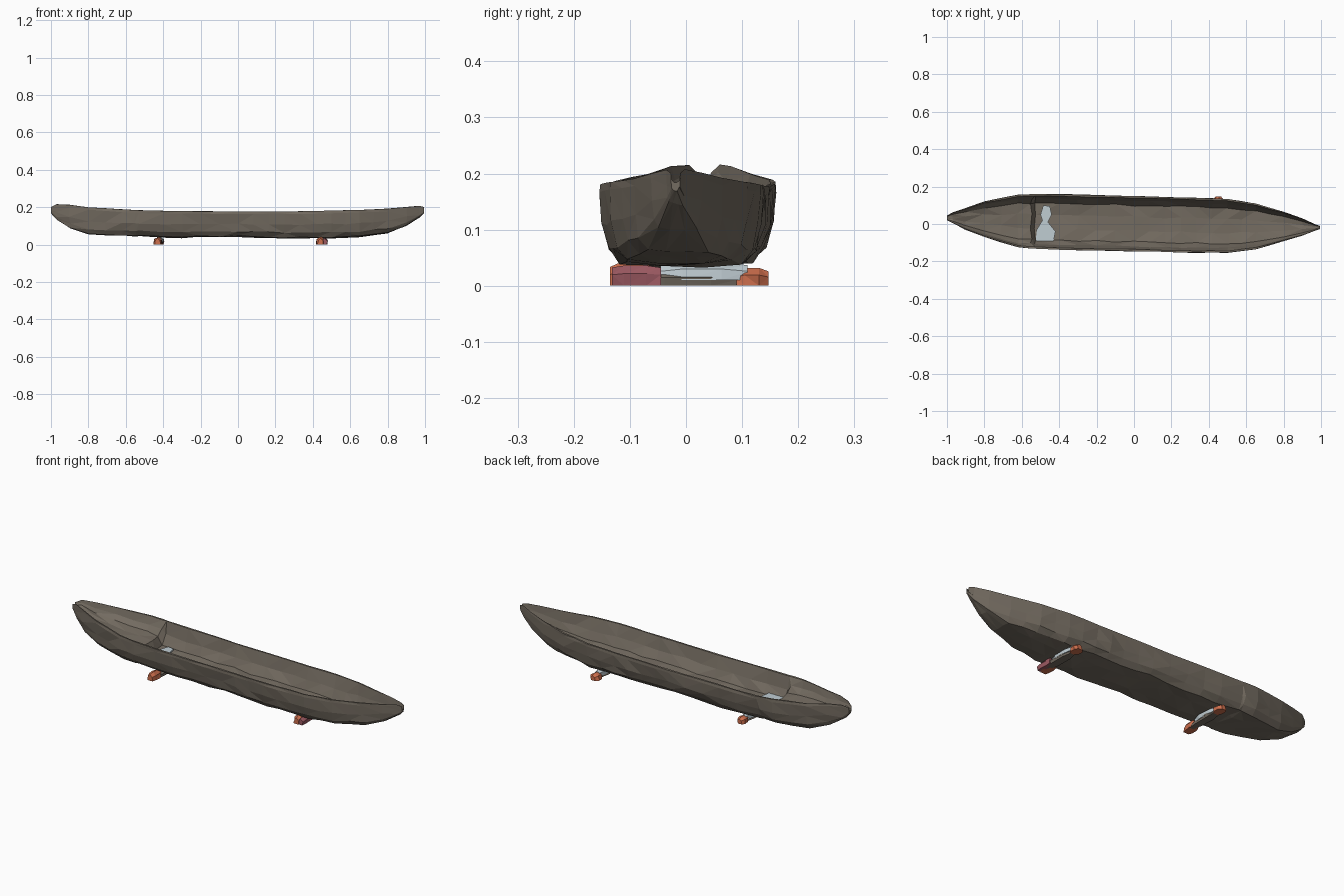
import bpy, bmesh, random
from mathutils import Vector

random.seed(4)
if "Cube" in bpy.data.objects:
    bpy.data.objects.remove(bpy.data.objects["Cube"], do_unlink=True)


def material(name, colour):
    mat = bpy.data.materials.new(name)
    mat.use_nodes = True
    mat.diffuse_color = (*colour, 1)
    mat.node_tree.nodes["Principled BSDF"].inputs["Base Color"].default_value = (*colour, 1)
    return mat


wood = material("weathered wood", (0.175, 0.15, 0.12))
orange = material("orange stone", (0.62, 0.16, 0.075))
rose = material("rose stone", (0.33, 0.1, 0.12))
pale = material("pale blue stone", (0.53, 0.61, 0.65))


def finish(name, bm, mat):
    bmesh.ops.recalc_face_normals(bm, faces=bm.faces)
    mesh = bpy.data.meshes.new(name)
    bm.to_mesh(mesh)
    bm.free()
    mesh.materials.append(mat)
    obj = bpy.data.objects.new(name, mesh)
    bpy.context.collection.objects.link(obj)
    return obj


# Hull stations: x, right side y, left side y, rim z, keel z, inside floor z
stations = [
    (-1.0, 0.02, 0.045, 0.20, 0.17, 0.185),
    (-0.97, 0.005, 0.062, 0.215, 0.135, 0.19),
    (-0.9, -0.03, 0.085, 0.212, 0.09, 0.165),
    (-0.8, -0.07, 0.12, 0.2, 0.053, 0.14),
    (-0.62, -0.125, 0.157, 0.188, 0.046, 0.115),
    (-0.55, -0.132, 0.16, 0.184, 0.045, 0.11),
    (-0.53, -0.133, 0.16, 0.183, 0.045, 0.066),
    (-0.4, -0.138, 0.16, 0.18, 0.036, 0.06),
    (0.0, -0.146, 0.15, 0.177, 0.042, 0.06),
    (0.25, -0.152, 0.143, 0.177, 0.034, 0.06),
    (0.5, -0.155, 0.134, 0.181, 0.036, 0.062),
    (0.65, -0.135, 0.11, 0.185, 0.042, 0.07),
    (0.8, -0.092, 0.065, 0.192, 0.058, 0.095),
    (0.9, -0.062, 0.03, 0.2, 0.1, 0.135),
    (0.97, -0.035, -0.002, 0.207, 0.145, 0.175),
    (0.995, -0.027, -0.01, 0.2, 0.172, 0.185),
]


def subdivide(rows, step):
    out = []
    for a, b in zip(rows, rows[1:]):
        count = max(1, round((b[0] - a[0]) / step))
        out += [[p + (q - p) * i / count for p, q in zip(a, b)] for i in range(count)]
    return out + [list(rows[-1])]


# Half section as (fraction of half width, fraction of height)
outer = [(0.99, 1), (1, 0.9), (0.96, 0.5), (0.88, 0.2), (0.72, 0.03), (0.3, 0)]
inner = [(0.25, 0), (0.66, 0.05), (0.82, 0.45), (0.93, 1)]


def section(row):
    x, right, left, rim, keel, floor = row
    mid, half = (left + right) / 2, (left - right) / 2
    shell = [(w * half, keel + (rim - keel) * h) for w, h in outer]
    well = [(w * half, floor + (rim - floor) * h) for w, h in inner]
    loop = shell + [(-y, z) for y, z in reversed(shell)]
    loop += [(-y, z) for y, z in reversed(well)] + well
    points = []
    for y, z in loop:
        near_rim = z > rim - 0.02
        shake = 0.0015 if near_rim else 0.005
        dx = 0 if abs(x) > 0.95 or near_rim else random.uniform(-shake, shake)
        points.append(Vector((x + dx, mid + y + random.uniform(-shake, shake) * min(1, half / 0.12),
                              z + random.uniform(-shake, shake) * 0.8)))
    return points


# Dugout hull, faceted as if hewn
bm = bmesh.new()
rings = [[bm.verts.new(p) for p in section(row)] for row in subdivide(stations, 0.09)]
for a, b in zip(rings, rings[1:]):
    for i in range(len(a)):
        j = (i + 1) % len(a)
        bm.faces.new((a[i], a[j], b[j], b[i]))
bm.faces.new(rings[0])
bm.faces.new(rings[-1])
bmesh.ops.triangulate(bm, faces=bm.faces)
finish("canoe_hull", bm, wood)


# Rough stone: a tapered and jittered prism running along y
def stone(name, mat, x, y0, y1, width, z0, z1, taper=0.6):
    bm = bmesh.new()
    rows = []
    for t in (0, 0.25, 0.7, 1):
        size = taper if t in (0, 1) else 1
        ring = []
        for sx, sz in [(-1, 0), (-0.8, 0.7), (0.1, 1), (0.9, 0.6), (0.8, 0)]:
            ring.append(bm.verts.new((x + sx * width / 2 * size + random.uniform(-0.004, 0.004),
                                      y0 + (y1 - y0) * t,
                                      z0 + (z1 - z0) * sz * (0.5 + size / 2))))
        rows.append(ring)
    for a, b in zip(rows, rows[1:]):
        for i in range(5):
            j = (i + 1) % 5
            bm.faces.new((a[i], a[j], b[j], b[i]))
    bm.faces.new(rows[0])
    bm.faces.new(rows[-1])
    bmesh.ops.triangulate(bm, faces=bm.faces)
    return finish(name, bm, mat)


# Two supports under the hull, each a row of stones
for label, x in (("bow", -0.42), ("stern", 0.45)):
    stone(label + "_right_end_stone", orange, x - 0.008, -0.135, -0.06, 0.05, 0, 0.042)
    stone(label + "_middle_stone", pale, x, -0.045, 0.11, 0.05, 0.01, 0.043)
    stone(label + "_base_stone", wood, x, -0.085, 0.1, 0.045, 0, 0.025)
    stone(label + "_left_end_stone", orange, x, 0.09, 0.147, 0.05, 0, 0.032)
stone("stern_rose_stone", rose, 0.463, -0.132, -0.045, 0.04, 0, 0.036, 0.8)

# Pale patch showing through the floor
bm = bmesh.new()
outline = [(-0.525, -0.09), (-0.43, -0.09), (-0.42, -0.04), (-0.46, 0.01), (-0.44, 0.05),
           (-0.45, 0.095), (-0.485, 0.1), (-0.5, 0.05), (-0.49, 0.02), (-0.52, -0.03)]
base = bm.faces.new([bm.verts.new((x, y, 0.07)) for x, y in outline])
extruded = bmesh.ops.extrude_face_region(bm, geom=[base])
for v in extruded["geom"]:
    if isinstance(v, bmesh.types.BMVert):
        v.co.z += 0.008
finish("floor_patch", bm, pale)
